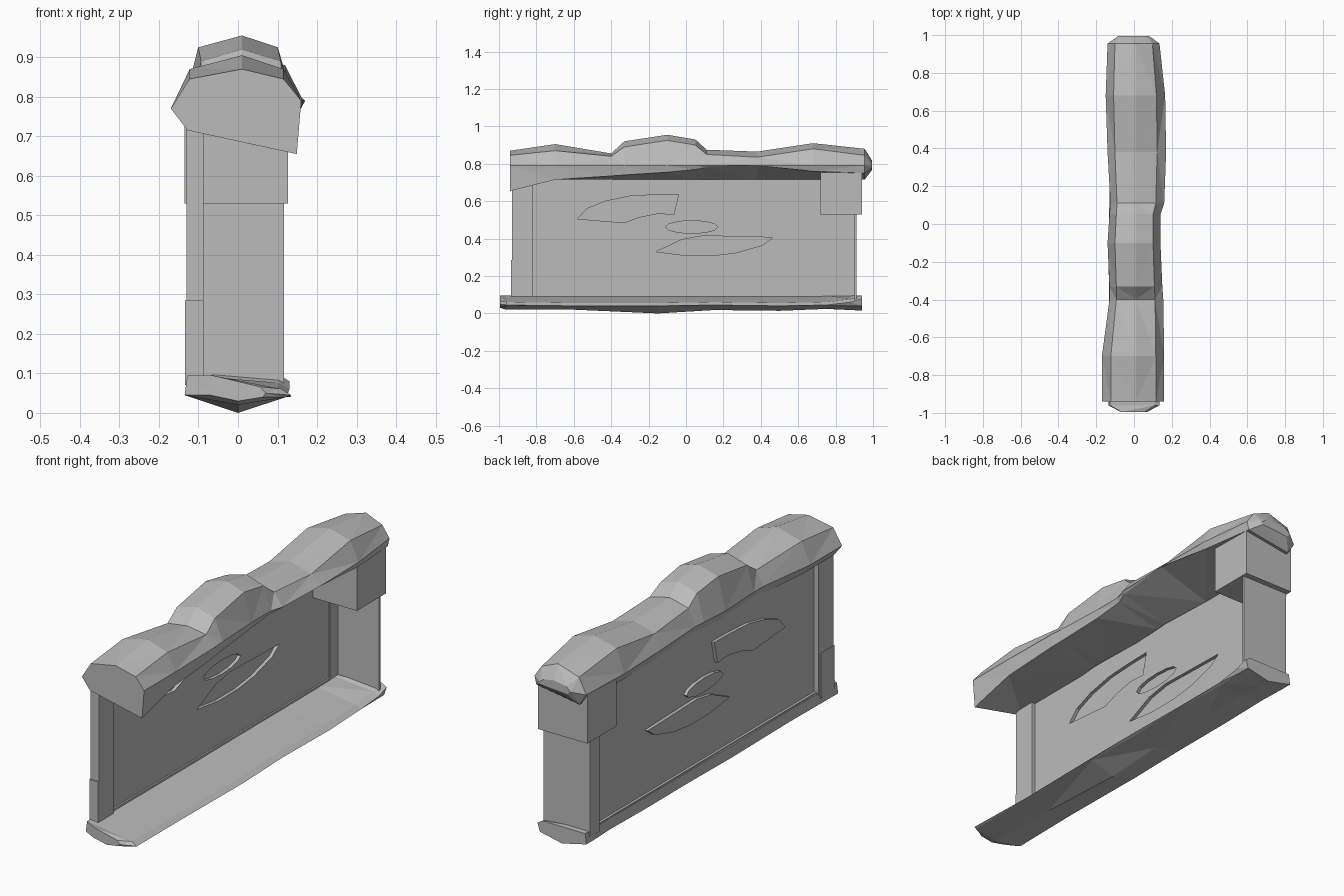
import bpy, bmesh, math

old = bpy.data.objects.get("Cube")
if old:
    bpy.data.objects.remove(old, do_unlink=True)

stone = bpy.data.materials.new("stone_grey")
stone.use_nodes = True
GREY = (0.5, 0.5, 0.5, 1)
stone.diffuse_color = GREY
stone.node_tree.nodes["Principled BSDF"].inputs["Base Color"].default_value = GREY


def finish(name, bm, recalc=True):
    if recalc:
        bmesh.ops.recalc_face_normals(bm, faces=bm.faces)
    mesh = bpy.data.meshes.new(name)
    bm.to_mesh(mesh)
    bm.free()
    mesh.materials.append(stone)
    obj = bpy.data.objects.new(name, mesh)
    bpy.context.collection.objects.link(obj)
    return obj


def box(name, x0, x1, y0, y1, z0, z1):
    bm = bmesh.new()
    bmesh.ops.create_cube(bm, size=1)
    for v in bm.verts:
        v.co.x = x0 + (v.co.x + .5) * (x1 - x0)
        v.co.y = y0 + (v.co.y + .5) * (y1 - y0)
        v.co.z = z0 + (v.co.z + .5) * (z1 - z0)
    return finish(name, bm)


def loft(name, rings):
    """Closed rock made by joining cross-sections along y."""
    bm = bmesh.new()
    loops = [[bm.verts.new(p) for p in ring] for ring in rings]
    n = len(loops[0])
    for a, b in zip(loops, loops[1:]):
        for i in range(n):
            j = (i + 1) % n
            bm.faces.new((a[i], a[j], b[j], b[i]))
    bm.faces.new(loops[0])
    bm.faces.new(loops[-1][::-1])
    bmesh.ops.triangulate(bm, faces=bm.faces)
    return finish(name, bm)


# Rocky cap: y, left edge, right edge, top, shoulder, right underside
cap_rows = [
    (-.94, -.17, .16, .87, .845, .655),
    (-.70, -.17, .16, .905, .87, .715),
    (-.40, -.13, .155, .855, .84, .735),
    (-.33, -.13, .15, .92, .89, .74),
    (-.10, -.14, .14, .955, .925, .755),
    (.05, -.13, .14, .93, .90, .77),
    (.11, -.125, .16, .875, .85, .78),
    (.38, -.14, .17, .865, .835, .80),
    (.68, -.15, .165, .91, .88, .76),
    (.955, -.14, .135, .88, .845, .75),
]


def cap_ring(y, xl, xr, top, shoulder, low):
    return [(xl * .75, y, .715), (xl, y, .77), (xl * .72, y, shoulder),
            (.01, y, top), (xr * .72, y, shoulder),
            (xr, y, .79), (xr * .93, y, low)]


cap_rings = [cap_ring(*r) for r in cap_rows]
cap_rings.append([(x * .6, .995, .79 + (z - .79) * .3) for x, y, z in cap_rings[-1]])
loft("rocky_cap", cap_rings)

# Rocky base: y, half width, bottom, outer edge height
base_rows = [
    (-.995, .07, .03, .06), (-.96, .135, .02, .055), (-.6, .13, .02, .05),
    (-.15, .135, .0, .05), (.15, .13, .018, .055), (.5, .13, .014, .05),
    (.75, .125, .024, .055), (.88, .13, .018, .07), (.94, .13, .015, .09),
]
loft("rocky_base", [[(-w, y, .045), (-w * .95, y, .095), (w * .8, y, edge + .006),
                     (w, y, edge - .01), (w * .9, y, .04), (0, y, low)]
                    for y, w, low, edge in base_rows])

# Wall panel with emblem pockets pressed outward
PANEL, POCKET = -.106, -.122
emblem = [
    [(-.58, .505), (-.53, .56), (-.43, .60), (-.30, .627), (-.15, .635),
     (-.04, .637), (-.065, .53), (-.15, .535), (-.25, .515), (-.33, .485)],
    [(-.16, .33), (-.02, .395), (.09, .415), (.465, .406), (.41, .365),
     (.27, .325), (.15, .31), (.0, .31)],
    [(.03 + .14 * math.cos(a * math.pi / 6), .462 + .034 * math.sin(a * math.pi / 6))
     for a in range(12)],
]


def ring_edges(bm, verts):
    return [bm.edges.new((v, verts[(i + 1) % len(verts)])) for i, v in enumerate(verts)]


bm = bmesh.new()
outer = [bm.verts.new((PANEL, y, z)) for y, z in
         ((-.83, .07), (.85, .07), (.85, .76), (-.83, .76))]
edges = ring_edges(bm, outer)
rims = []
for shape in emblem:
    rim = [bm.verts.new((PANEL, y, z)) for y, z in shape]
    edges += ring_edges(bm, rim)
    rims.append(rim)
bmesh.ops.triangle_fill(bm, edges=edges, use_beauty=True, normal=(-1, 0, 0))
for rim in rims:
    floor = [bm.verts.new((POCKET, v.co.y, v.co.z)) for v in rim]
    bm.faces.new(floor)
    for i in range(len(rim)):
        j = (i + 1) % len(rim)
        bm.faces.new((rim[i], rim[j], floor[j], floor[i]))
finish("wall_panel", bm)

# Posts, end wall and corner block
box("front_post", -.13, -.087, -.93, -.82, .07, .74)
box("front_post_foot", -.134, -.087, -.935, -.83, .07, .285)
box("back_post", -.13, -.1, .84, .91, .07, .74)
box("end_wall", -.13, .117, .9, .912, .07, .76)
box("corner_block", -.135, .127, .72, .94, .53, .77)

# Thin trims along the panel foot
box("lower_trim", -.118, -.098, -.82, .84, .08, .1)
